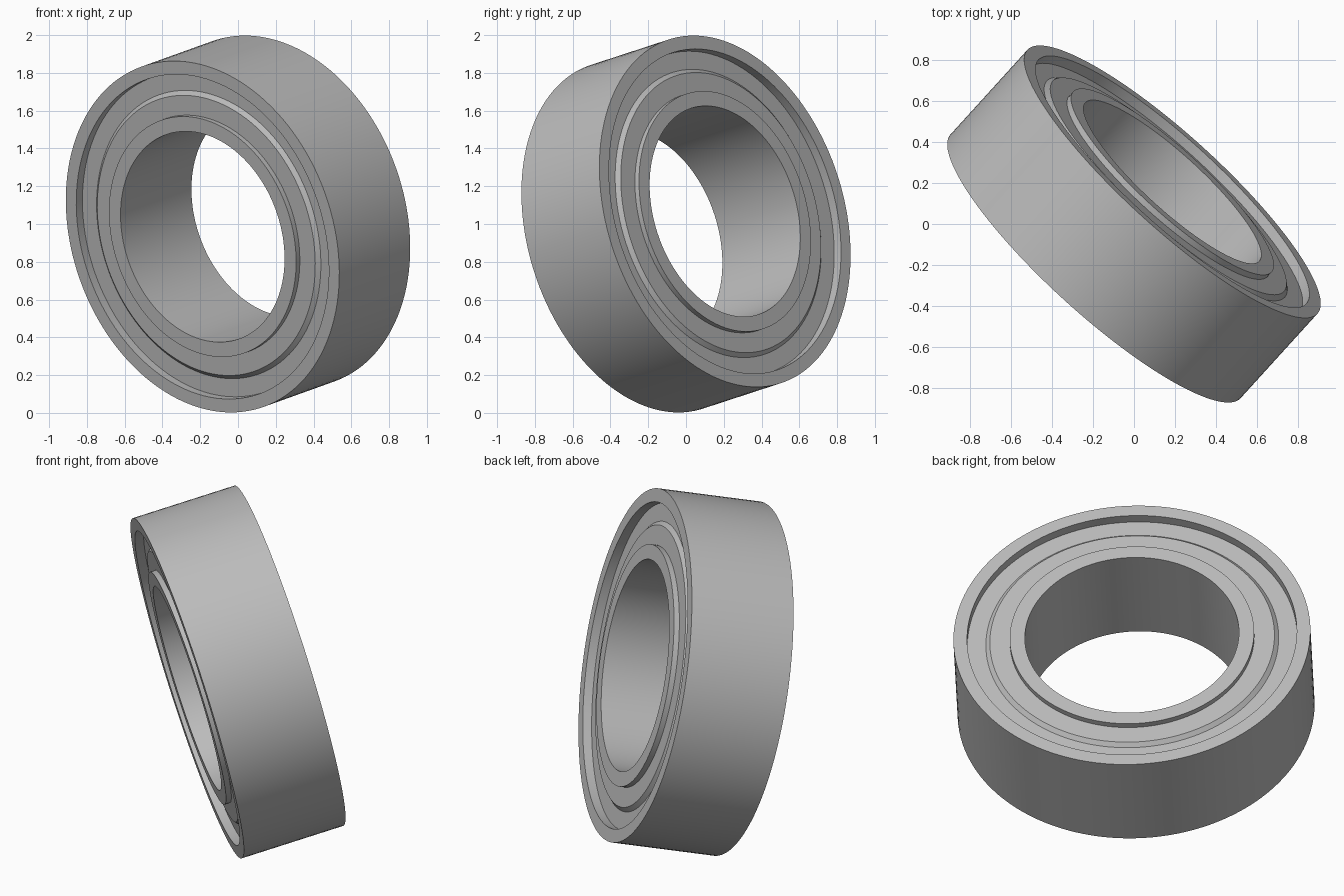
import bpy, bmesh, math
from mathutils import Vector, Matrix

cube = bpy.data.objects.get("Cube")
if cube:
    bpy.data.objects.remove(cube, do_unlink=True)

# Proportions: outer radius, bore and half width
OUTER, BORE, HALF = 0.957, 0.574, 0.287
LIP, HUB = 0.884, 0.655              # inner edge of outer race, outer edge of inner race
AXIS = Vector((0.654, 0.719, 0.235)).normalized()
SEGMENTS = 128

steel = bpy.data.materials.new("steel grey")
steel.use_nodes = True
GREY = (0.5, 0.5, 0.5, 1)
steel.diffuse_color = GREY
steel.node_tree.nodes["Principled BSDF"].inputs["Base Color"].default_value = GREY

# Tilted placement of the whole bearing
PLACE = Matrix.Translation((0, 0, 1)) @ AXIS.to_track_quat('Z', 'Y').to_matrix().to_4x4()


def lathe(name, profile):
    """Turn a closed (radius, height) profile around the bearing axis."""
    bm = bmesh.new()
    verts = [bm.verts.new((r, 0, h)) for r, h in profile]
    edges = [bm.edges.new((v, verts[i - 1])) for i, v in enumerate(verts)]
    bmesh.ops.spin(bm, geom=verts + edges, cent=(0, 0, 0), axis=(0, 0, 1),
                   angle=math.tau, steps=SEGMENTS, use_merge=True)
    bmesh.ops.remove_doubles(bm, verts=bm.verts[:], dist=1e-5)
    bmesh.ops.recalc_face_normals(bm, faces=bm.faces[:])
    mesh = bpy.data.meshes.new(name)
    bm.to_mesh(mesh)
    bm.free()
    mesh.materials.append(steel)
    ob = bpy.data.objects.new(name, mesh)
    bpy.context.collection.objects.link(ob)
    ob.matrix_world = PLACE
    bpy.ops.object.select_all(action='DESELECT')
    ob.select_set(True)
    bpy.context.view_layer.objects.active = ob
    bpy.ops.object.shade_smooth_by_angle(angle=math.radians(30))
    return ob


def tube(name, inner, outer):
    lathe(name, [(inner, -HALF), (outer, -HALF), (outer, HALF), (inner, HALF)])


# Races
tube("outer_race", LIP, OUTER)
tube("inner_race", BORE, HUB)

# Recessed shields with a raised, bevelled centre, one on each side
for name, side in (("back_shield", 1), ("front_shield", -1)):
    shape = [(LIP, 0.05), (0.785, 0.05), (0.763, 0.03), (HUB, 0.03),
             (HUB, 0.08), (LIP, 0.08)]
    lathe(name, [(r, side * (HALF - depth)) for r, depth in shape])
